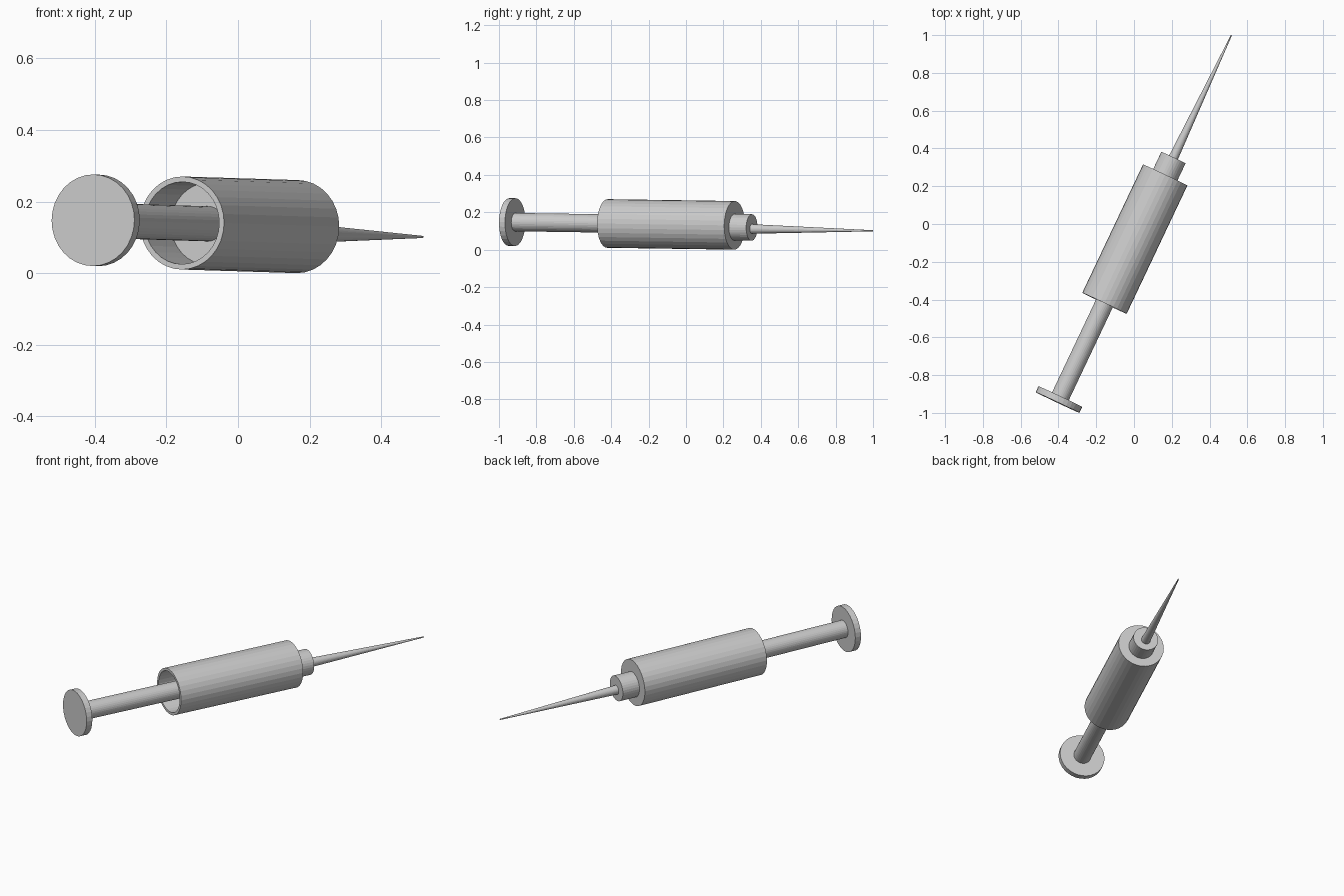
import bpy, bmesh, math
from mathutils import Vector, Matrix

if "Cube" in bpy.data.objects:
    bpy.data.objects.remove(bpy.data.objects["Cube"])

SIDES = 32
START = Vector((-0.405, -0.945, 0.148))           # centre of the thumb disc
AXIS = Vector((0.428, 0.904, -0.0133)).normalized()
SIDE = AXIS.cross(Vector((0, 0, 1))).normalized()
UP = SIDE.cross(AXIS)


def lathe(name, profile, drop=0.0):
    """Revolve (distance along axis, radius) points; radius 0 closes an end."""
    bm = bmesh.new()
    rings = []
    for t, r in profile:
        c = START + AXIS * t - Vector((0, 0, drop))
        n = SIDES if r > 0 else 1
        rings.append([bm.verts.new(c + r * (SIDE * math.cos(2 * math.pi * i / SIDES)
                                            + UP * math.sin(2 * math.pi * i / SIDES)))
                      for i in range(n)])
    for a, b in zip(rings, rings[1:]):
        for i in range(SIDES):
            j = (i + 1) % SIDES
            quad = [a[i % len(a)], a[j % len(a)], b[j % len(b)], b[i % len(b)]]
            bm.faces.new(list(dict.fromkeys(quad)))
    bmesh.ops.recalc_face_normals(bm, faces=bm.faces)
    mesh = bpy.data.meshes.new(name)
    bm.to_mesh(mesh)
    bm.free()
    obj = bpy.data.objects.new(name, mesh)
    bpy.context.collection.objects.link(obj)
    return obj


def rod(name, t0, t1, r0, r1, drop=0.0):
    return lathe(name, [(t0, 0), (t0, r0), (t1, r1), (t1, 0)], drop)


# Plunger: thumb disc, shaft and piston
rod("thumb_disc", 0.0, 0.035, 0.128, 0.128)
rod("plunger_shaft", 0.03, 0.76, 0.049, 0.049)
rod("piston", 0.75, 0.80, 0.1145, 0.1145)

# Barrel: hollow tube open at the back, closed at the front
lathe("barrel", [(1.30, 0), (1.30, 0.115), (0.581, 0.115),
                 (0.581, 0.13), (1.333, 0.13), (1.333, 0)])

# Hub and tapering needle sit slightly below the barrel axis
rod("needle_hub", 1.32, 1.435, 0.071, 0.071, 0.01)
rod("needle", 1.42, 2.152, 0.026, 0.003, 0.018)
